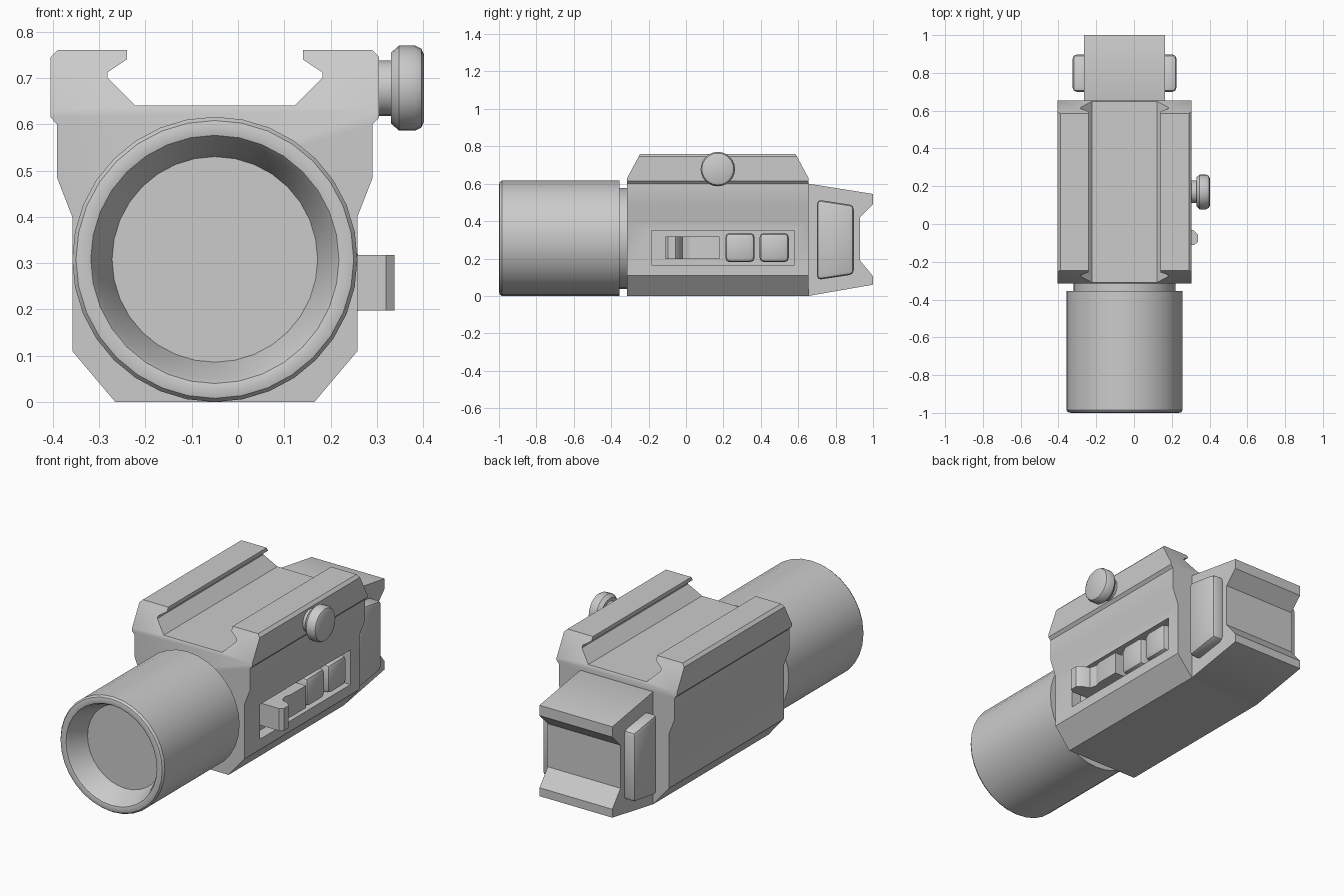
import bpy, bmesh, math
from mathutils import Matrix, Vector

if "Cube" in bpy.data.objects:
    bpy.data.objects.remove(bpy.data.objects["Cube"])

CX, CZ = -0.05, 0.308          # optical axis


def finish(name, bm):
    bmesh.ops.recalc_face_normals(bm, faces=bm.faces[:])
    me = bpy.data.meshes.new(name)
    bm.to_mesh(me)
    bm.free()
    ob = bpy.data.objects.new(name, me)
    bpy.context.collection.objects.link(ob)
    return ob


def prism(pts, vec):
    """Extrude a closed 3D outline along vec."""
    bm = bmesh.new()
    f = bm.faces.new([bm.verts.new(p) for p in pts])
    new = bmesh.ops.extrude_face_region(bm, geom=[f])["geom"]
    bmesh.ops.translate(bm, vec=vec, verts=[v for v in new if isinstance(v, bmesh.types.BMVert)])
    # keep the starting cap so the solid is closed
    if not f.is_valid or len([e for e in bm.edges if e.is_boundary]):
        bmesh.ops.holes_fill(bm, edges=[e for e in bm.edges if e.is_boundary])
    return bm


def round_edges(bm, w, seg=2, test=lambda e: True):
    bmesh.ops.recalc_face_normals(bm, faces=bm.faces[:])
    bmesh.ops.bevel(bm, geom=[e for e in bm.edges if test(e)], offset=w, segments=seg,
                    profile=0.5, affect='EDGES')


def box(x0, x1, y0, y1, z0, z1):
    return prism([(x0, y0, z0), (x0, y1, z0), (x0, y1, z1), (x0, y0, z1)], (x1 - x0, 0, 0))


def lathe(name, prof, mat, n=32):
    """Spin (radius, height) pairs about local z, then place with mat."""
    bm = bmesh.new()
    rings = []
    for r, h in prof:
        rings.append([bm.verts.new((r * math.cos(2 * math.pi * i / n),
                                    r * math.sin(2 * math.pi * i / n), h)) for i in range(n)])
    for a, b in zip(rings, rings[1:]):
        for i in range(n):
            j = (i + 1) % n
            bm.faces.new((a[i], a[j], b[j], b[i]))
    bm.faces.new(rings[0])
    bm.faces.new(rings[-1])
    bm.transform(mat)
    return finish(name, bm)


# Main housing with dovetail rail clamp on top
half = [(0.215, 0), (0.308, 0.11), (0.308, 0.40), (0.341, 0.485), (0.341, 0.60),
        (0.355, 0.615), (0.355, 0.745), (0.34, 0.76), (0.19, 0.76), (0.19, 0.74),
        (0.232, 0.712), (0.232, 0.70), (0.172, 0.64)]
outline = half + [(-x, z) for x, z in reversed(half)]
Y0, Y1, ZS = -0.315, 0.655, 0.63
bm = prism([(CX + x, Y0, z) for x, z in outline], (0, Y1 - Y0, 0))
bmesh.ops.bisect_plane(bm, geom=bm.verts[:] + bm.edges[:] + bm.faces[:],
                       plane_co=(0, 0, ZS), plane_no=(0, 0, 1))
for v in bm.verts:             # sloped rail ends
    if v.co.z > ZS + 0.001:
        v.co.y += (1 if v.co.y < 0 else -1) * (v.co.z - ZS) * 0.07 / 0.13
housing = finish("housing", bm)

# Control panel recess on the right side
cutter = finish("recess_cutter", box(0.20, 0.45, -0.185, 0.58, 0.165, 0.35))
cutter.hide_render = True
mod = housing.modifiers.new("recess", 'BOOLEAN')
mod.operation, mod.object, mod.solver = 'DIFFERENCE', cutter, 'EXACT'
bpy.context.view_layer.objects.active = housing
bpy.ops.object.modifier_apply(modifier=mod.name)
bpy.data.objects.remove(cutter)

# Slide switch with raised thumb knob
slide = [(0.19, -0.11), (0.32, -0.11), (0.338, -0.095), (0.338, -0.055), (0.318, -0.035),
         (0.275, -0.02), (0.265, 0.02), (0.275, 0.05), (0.275, 0.18), (0.19, 0.18)]
finish("slide_switch", prism([(x, y, 0.198) for x, y in slide], (0, 0, 0.119)))

# Two push buttons
for i, y in enumerate((0.21, 0.393)):
    bm = box(0.17, 0.262, y, y + 0.157, 0.18, 0.337)
    round_edges(bm, 0.025)
    finish(f"push_button_{i + 1}", bm)

# Tail cap with concave notched back
tail = [(0.60, 0.0), (0.655, 0.0), (1.0, 0.06), (1.0, 0.105), (0.93, 0.19), (0.93, 0.42),
        (1.0, 0.49), (1.0, 0.545), (0.655, 0.60), (0.60, 0.60)]
tail[0], tail[-1] = (0.60, 0.02), (0.60, 0.58)
finish("tail_cap", prism([(CX - 0.215, y, z) for y, z in tail], (0.43, 0, 0)))

# Tail paddles, mirrored on both sides
for side, s in (("right", 1), ("left", -1)):
    pts = [(0.70, 0.085), (0.897, 0.115), (0.897, 0.485), (0.70, 0.515)]
    bm = prism([(CX + s * 0.18, y, z) for y, z in pts], (s * 0.095, 0, 0))
    round_edges(bm, 0.022)
    finish(f"tail_paddle_{side}", bm)

# Lamp head: barrel with rounded rim, shallow cup and rear neck
to_front = Matrix.Translation((CX, 0, CZ)) @ Matrix.Rotation(math.radians(90), 4, 'X')
lathe("lamp_head", [(0.27, 0.30), (0.27, 0.355), (0.308, 0.355), (0.308, 0.985),
                    (0.300, 0.996), (0.284, 1.0), (0.268, 0.996), (0.258, 0.98),
                    (0.222, 0.88)], to_front)

# Clamp screw with thumb knob
to_right = Matrix.Translation((0, 0.17, 0.678)) @ Matrix.Rotation(math.radians(90), 4, 'Y')
lathe("clamp_screw", [(0.06, 0.28), (0.06, 0.33), (0.076, 0.33), (0.092, 0.348),
                      (0.092, 0.382), (0.085, 0.396), (0.072, 0.402)], to_right, 24)

# Smooth shading with sharp creases
bpy.ops.object.select_all(action='SELECT')
bpy.context.view_layer.objects.active = housing
bpy.ops.object.shade_smooth_by_angle(angle=math.radians(32))
